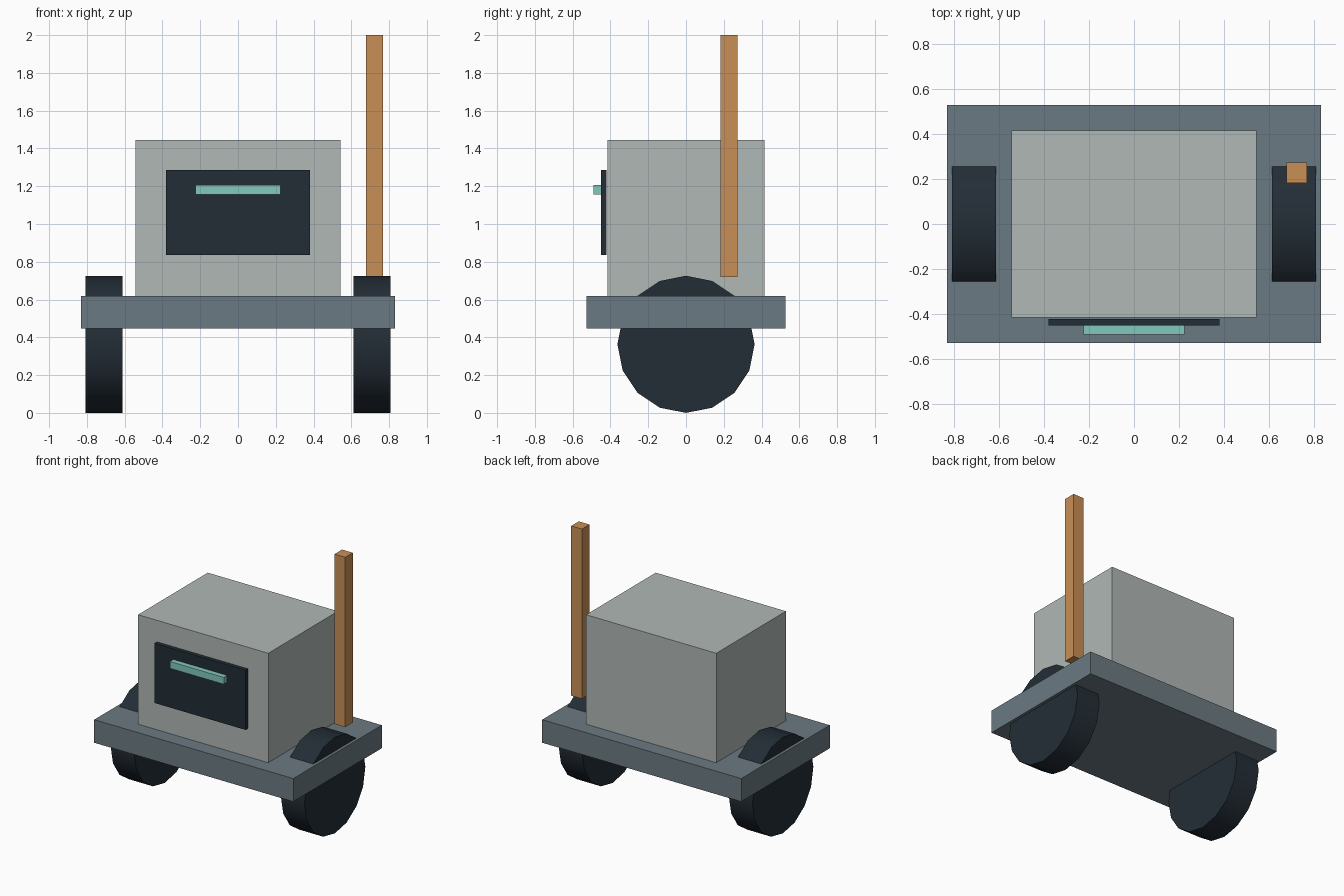
import bpy
import math

cube = bpy.data.objects.get("Cube")
if cube:
    bpy.data.objects.remove(cube, do_unlink=True)


def material(name, hex_code):
    """Flat material from an sRGB hex code, converted to linear."""
    channels = [int(hex_code[i:i + 2], 16) / 255 for i in (0, 2, 4)]
    color = [c / 12.92 if c < 0.04045 else ((c + 0.055) / 1.055) ** 2.4
             for c in channels] + [1]
    mat = bpy.data.materials.new(name)
    mat.use_nodes = True
    mat.diffuse_color = color
    mat.node_tree.nodes["Principled BSDF"].inputs["Base Color"].default_value = color
    return mat


def box(name, mat, x, y, z):
    """Box given by its (low, high) range on each axis."""
    ranges = (x, y, z)
    bpy.ops.mesh.primitive_cube_add(size=1, location=[(a + b) / 2 for a, b in ranges])
    obj = bpy.context.object
    obj.name = name
    obj.scale = [b - a for a, b in ranges]
    bpy.ops.object.transform_apply(location=False, rotation=False, scale=True)
    obj.data.materials.append(mat)
    return obj


def wheel(name, mat, x, radius, width):
    """Sixteen-sided wheel on a sideways axle, resting on the ground."""
    bpy.ops.mesh.primitive_cylinder_add(
        vertices=16, radius=radius, depth=width,
        location=(x, 0, radius), rotation=(0, math.pi / 2, 0))
    obj = bpy.context.object
    obj.name = name
    bpy.ops.object.transform_apply(location=False, rotation=True, scale=False)
    obj.data.materials.append(mat)
    bpy.ops.object.shade_smooth_by_angle(angle=math.radians(30))
    return obj


pale_grey = material("pale grey", "B0B8B5")
slate = material("slate grey", "6B7A82")
dark = material("dark navy", "232D36")
wood = material("orange wood", "C88F56")
teal = material("pale teal", "82C8BE")

# Flat deck carrying the body
box("deck", slate, (-0.83, 0.83), (-0.527, 0.527), (0.446, 0.62))
box("body", pale_grey, (-0.543, 0.543), (-0.415, 0.415), (0.62, 1.445))

# Front door with its handle
box("front_panel", dark, (-0.38, 0.38), (-0.451, -0.422), (0.837, 1.287))
box("panel_handle", teal, (-0.225, 0.225), (-0.491, -0.451), (1.155, 1.207))

# Wheels poking through the deck
for side, sign in (("left", 1), ("right", -1)):
    wheel(side + "_wheel", dark, sign * 0.71, 0.363, 0.196)

# Upright post above the left wheel
box("post", wood, (0.677, 0.767), (0.182, 0.272), (0.72, 2.0))
